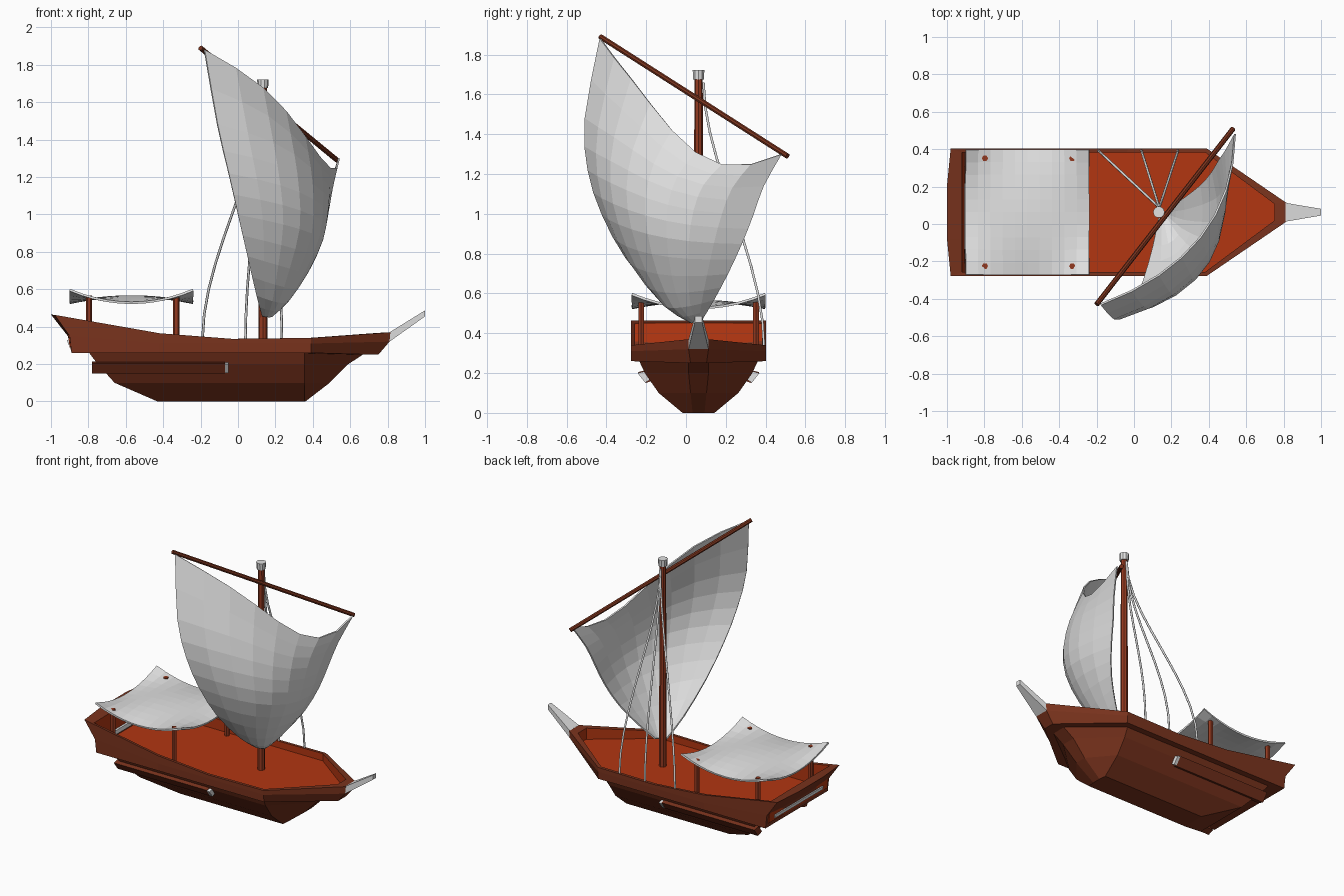
import bpy, bmesh, math
from mathutils import Vector

if "Cube" in bpy.data.objects:
    bpy.data.objects.remove(bpy.data.objects["Cube"])

CY = 0.063  # centreline of the hull


def material(name, r, g, b):
    lin = [((c / 255 + 0.055) / 1.055) ** 2.4 for c in (r, g, b)]
    m = bpy.data.materials.new(name)
    m.diffuse_color = (*lin, 1)
    m.use_nodes = True
    m.node_tree.nodes["Principled BSDF"].inputs["Base Color"].default_value = m.diffuse_color
    return m


HULL = material("hull brown", 122, 51, 29)
DECK = material("deck red", 178, 54, 17)
SPAR = material("spar brown", 148, 58, 32)
CLOTH = material("pale grey", 226, 226, 226)


def make(name, verts, faces, mats):
    me = bpy.data.meshes.new(name)
    bm = bmesh.new()
    vs = [bm.verts.new(v) for v in verts]
    for f, mi in faces:
        bm.faces.new([vs[i] for i in f]).material_index = mi
    bmesh.ops.recalc_face_normals(bm, faces=bm.faces)
    bm.to_mesh(me)
    bm.free()
    for m in mats:
        me.materials.append(m)
    ob = bpy.data.objects.new(name, me)
    bpy.context.collection.objects.link(ob)
    return ob


def loft(name, rings, mats, ring_mats=None, cap_mats=(0, 0)):
    """Closed rings joined into a capped skin."""
    n = len(rings[0])
    verts = [p for r in rings for p in r]
    faces = []
    for k in range(len(rings) - 1):
        for i in range(n):
            j = (i + 1) % n
            faces.append(((k * n + i, k * n + j, (k + 1) * n + j, (k + 1) * n + i),
                          ring_mats[k] if ring_mats else 0))
    faces.append((tuple(range(n)), cap_mats[0]))
    faces.append((tuple(range(len(verts) - n, len(verts))), cap_mats[1]))
    return make(name, verts, faces, mats)


def both_sides(half):
    """Half outline (x, offset, z) from stern to bow, mirrored to a closed ring."""
    return ([(x, CY + d, z) for x, d, z in half]
            + [(x, CY - d, z) for x, d, z in reversed(half)])


def rod(name, a, b, r1, r2, sides, mat):
    a, b = Vector(a), Vector(b)
    q = (b - a).to_track_quat('Z', 'Y')
    rings = [[p + q @ Vector((r * math.cos(t), r * math.sin(t), 0))
              for t in (2 * math.pi * i / sides for i in range(sides))]
             for p, r in ((a, r1), (b, r2))]
    return loft(name, rings, [mat])


def sheet(name, grid, thickness):
    h, w = len(grid), len(grid[0])
    faces = [((i * w + j, i * w + j + 1, (i + 1) * w + j + 1, (i + 1) * w + j), 0)
             for i in range(h - 1) for j in range(w - 1)]
    ob = make(name, [p for row in grid for p in row], faces, [CLOTH])
    mod = ob.modifiers.new("thickness", 'SOLIDIFY')
    mod.thickness, mod.offset = thickness, 0
    return ob


# Lower hull: stern, shoulder and bow at four heights
loft("lower_hull", [both_sides(h) for h in (
    [(-0.43, 0.08, 0), (0.355, 0.08, 0), (0.36, 0.03, 0)],
    [(-0.66, 0.20, 0.1), (0.355, 0.20, 0.1), (0.49, 0.04, 0.1)],
    [(-0.75, 0.27, 0.2), (0.355, 0.27, 0.2), (0.59, 0.05, 0.2)],
    [(-0.80, 0.30, 0.265), (0.355, 0.30, 0.265), (0.69, 0.05, 0.265)])], [HULL])

# Bulwark with rim, inner wall and sunken deck
side = [(-0.42, 0.365), (-0.03, 0.335), (0.39, 0.34)]
bottom = [(-0.89, 0.14, 0.26), (-0.89, 0.34, 0.26)] + [(x, 0.338, 0.26) for x, z in side] + [(0.75, 0.04, 0.25)]
middle = [(-0.91, 0.14, 0.35), (-0.90, 0.34, 0.35)] + [(x, 0.34, 0.31) for x, z in side] + [(0.81, 0.05, 0.32)]
top = [(-1.0, 0.14, 0.465), (-0.98, 0.34, 0.463)] + [(x, 0.34, z) for x, z in side] + [(0.815, 0.05, 0.37)]
inner = [(-0.92, 0.14, 0.452), (-0.92, 0.32, 0.45)] + [(x - 0.01, 0.32, z) for x, z in side] + [(0.75, 0.045, 0.367)]
floor = [(max(x, -0.90), d, 0.29) for x, d, z in inner]
loft("bulwark_and_deck", [both_sides(h) for h in (bottom, middle, top, inner, floor)],
     [HULL, DECK], ring_mats=[0, 0, 0, 1], cap_mats=(0, 1))

# Bowsprit
loft("bowsprit", [
    [(0.81, CY + s * 0.05, z) for s, z in ((-1, 0.32), (1, 0.32), (1, 0.37), (-1, 0.37))],
    [(1.0, CY + s * 0.018, z) for s, z in ((-1, 0.455), (1, 0.455), (1, 0.487), (-1, 0.487))]], [CLOTH])

# Side rails with pale tips
section = [(0.22, 0.165), (0.265, 0.15), (0.305, 0.205), (0.26, 0.215)]
tip = [(0.245, 0.166), (0.268, 0.152), (0.306, 0.2), (0.275, 0.208)]
for s, tag in ((-1, "front"), (1, "back")):
    loft("side_rail_" + tag, [[(x, CY + s * d, z) for d, z in section] for x in (-0.78, -0.07)], [HULL])
    loft("rail_tip_" + tag, [[(x, CY + s * d, z) for d, z in tip] for x in (-0.07, -0.05)], [CLOTH])

# Pale strip across the transom
loft("transom_strip", [[(x, CY + d, z) for x, z in ((-0.885, 0.305), (-0.908, 0.305), (-0.914, 0.33), (-0.89, 0.33))]
                       for d in (-0.26, 0.26)], [CLOTH])

# Mast, cap and slanted yard
rod("mast", (0.133, CY, 0.28), (0.133, CY, 1.68), 0.024, 0.021, 8, SPAR)
rod("mast_cap", (0.133, CY, 1.675), (0.133, CY, 1.722), 0.028, 0.031, 10, CLOTH)
rod("yard", (-0.2, -0.43, 1.89), (0.53, 0.51, 1.29), 0.014, 0.014, 8, HULL)

# Canopy posts
for x in (-0.797, -0.33):
    for d in (-0.288, 0.288):
        rod("canopy_post", (x, CY + d, 0.28), (x, CY + d, 0.567), 0.017, 0.017, 6, SPAR)

# Canopy: raised corners and centre, sagging edges
N = 10
canopy = []
for i in range(N + 1):
    u = 2 * i / N - 1
    row = []
    for j in range(N + 1):
        v = 2 * j / N - 1
        z = 0.562 - 0.035 * (u * u + v * v) + 0.105 * u * u * v * v
        row.append((-0.57 + 0.33 * u, CY + 0.335 * v, z))
    canopy.append(row)
sheet("canopy", canopy, 0.012)

# Sail: rows of left edge, belly and right edge, from foot to head
ROWS = [[Vector(p) for p in r] for r in (
    ((0.13, 0.03, 0.46), (0.175, 0.035, 0.455), (0.18, 0.08, 0.47)),
    ((0.10, -0.12, 0.57), (0.24, -0.06, 0.53), (0.27, 0.14, 0.57)),
    ((0.05, -0.30, 0.78), (0.32, -0.14, 0.70), (0.36, 0.21, 0.70)),
    ((0.0, -0.42, 1.0), (0.39, -0.19, 0.90), (0.42, 0.28, 0.85)),
    ((-0.05, -0.49, 1.22), (0.40, -0.20, 1.08), (0.455, 0.34, 1.0)),
    ((-0.11, -0.505, 1.48), (0.385, -0.16, 1.25), (0.49, 0.39, 1.14)),
    ((-0.18, -0.43, 1.88), (0.355, -0.07, 1.42), (0.54, 0.48, 1.30)))]


def spline(pts, t):
    k = min(int(t), len(pts) - 2)
    f = t - k
    b, c = pts[k], pts[k + 1]
    a = pts[k - 1] if k else 2 * b - c
    d = pts[k + 2] if k + 2 < len(pts) else 2 * c - b
    return 0.5 * (2 * b + (c - a) * f + (2 * a - 5 * b + 4 * c - d) * f ** 2 + (3 * b - a - 3 * c + d) * f ** 3)


sail = []
for i in range(13):
    left, mid, right = (spline([r[k] for r in ROWS], i / 2) for k in range(3))
    row = []
    for j in range(9):
        t = j / 8
        p = left * (2 * t - 1) * (t - 1) + mid * 4 * t * (1 - t) + right * t * (2 * t - 1)
        p.z += 0.07 * math.sin(2 * math.pi * t) * (i / 12) ** 4  # sagging head
        row.append(p)
    sail.append(row)
sheet("sail", sail, 0.01)

# Three shrouds from masthead to far rail
for x in (-0.19, 0.04, 0.235):
    cu = bpy.data.curves.new("shroud", 'CURVE')
    cu.dimensions = '3D'
    cu.bevel_depth, cu.bevel_resolution, cu.resolution_u = 0.007, 1, 10
    sp = cu.splines.new('BEZIER')
    sp.bezier_points.add(1)
    for bp, co, dz in zip(sp.bezier_points, ((0.135, 0.088, 1.66), (x, 0.392, 0.33)), (-0.4, 0.45)):
        bp.co = co
        bp.handle_left_type = bp.handle_right_type = 'FREE'
        bp.handle_left = bp.handle_right = Vector(co) + Vector((0, 0, dz))
    cu.materials.append(CLOTH)
    bpy.context.collection.objects.link(bpy.data.objects.new("shroud", cu))
